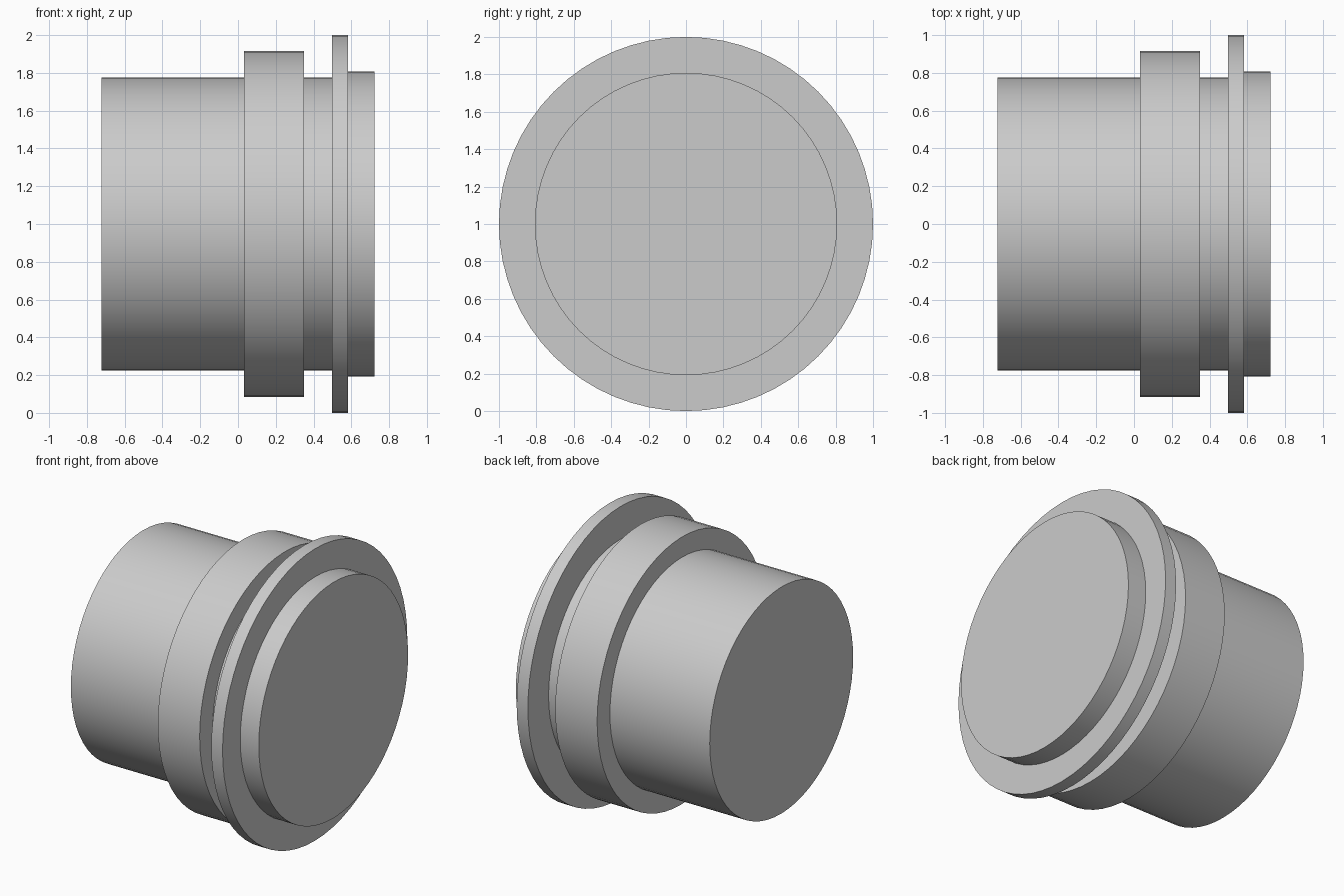
import bpy
import bmesh
import math
from mathutils import Vector

cube = bpy.data.objects.get("Cube")
if cube:
    bpy.data.objects.remove(cube, do_unlink=True)

SEGMENTS = 64
CENTRE = Vector((0, 0, 1))

# Plain grey metal
grey = bpy.data.materials.new("grey metal")
grey.use_nodes = True
colour = (0.6, 0.6, 0.6, 1)
grey.diffuse_color = colour
grey.node_tree.nodes["Principled BSDF"].inputs["Base Color"].default_value = colour

# Steps along x: start, end, radius
steps = [
    (-0.723, 0.033, 0.776),   # long barrel
    (0.033, 0.35, 0.915),     # wide collar
    (0.35, 0.498, 0.776),     # groove
    (0.498, 0.583, 1.0),      # thin flange
    (0.583, 0.723, 0.808),    # end boss
]

# Half profile, closed on the axis at both ends
profile = [(steps[0][0], 0)]
for start, end, radius in steps:
    profile += [(start, radius), (end, radius)]
profile.append((steps[-1][1], 0))

# Revolve the profile around the x axis
bm = bmesh.new()
verts = [bm.verts.new(CENTRE + Vector((x, 0, r))) for x, r in profile]
edges = [bm.edges.new(pair) for pair in zip(verts, verts[1:])]
bmesh.ops.spin(bm, geom=verts + edges, cent=CENTRE, axis=(1, 0, 0),
               angle=math.tau, steps=SEGMENTS, use_merge=True)
bmesh.ops.remove_doubles(bm, verts=bm.verts, dist=0.0001)

# Merge each end fan into one flat cap
hubs = [v for v in bm.verts if (v.co - CENTRE).yz.length < 0.001]
bmesh.ops.dissolve_verts(bm, verts=hubs)
bmesh.ops.recalc_face_normals(bm, faces=bm.faces)

mesh = bpy.data.meshes.new("stepped_plug")
bm.to_mesh(mesh)
bm.free()
mesh.materials.append(grey)
plug = bpy.data.objects.new("stepped_plug", mesh)
bpy.context.collection.objects.link(plug)

# Smooth round walls, sharp step edges
bpy.ops.object.select_all(action="DESELECT")
plug.select_set(True)
bpy.context.view_layer.objects.active = plug
bpy.ops.object.shade_smooth_by_angle(angle=math.radians(30))
